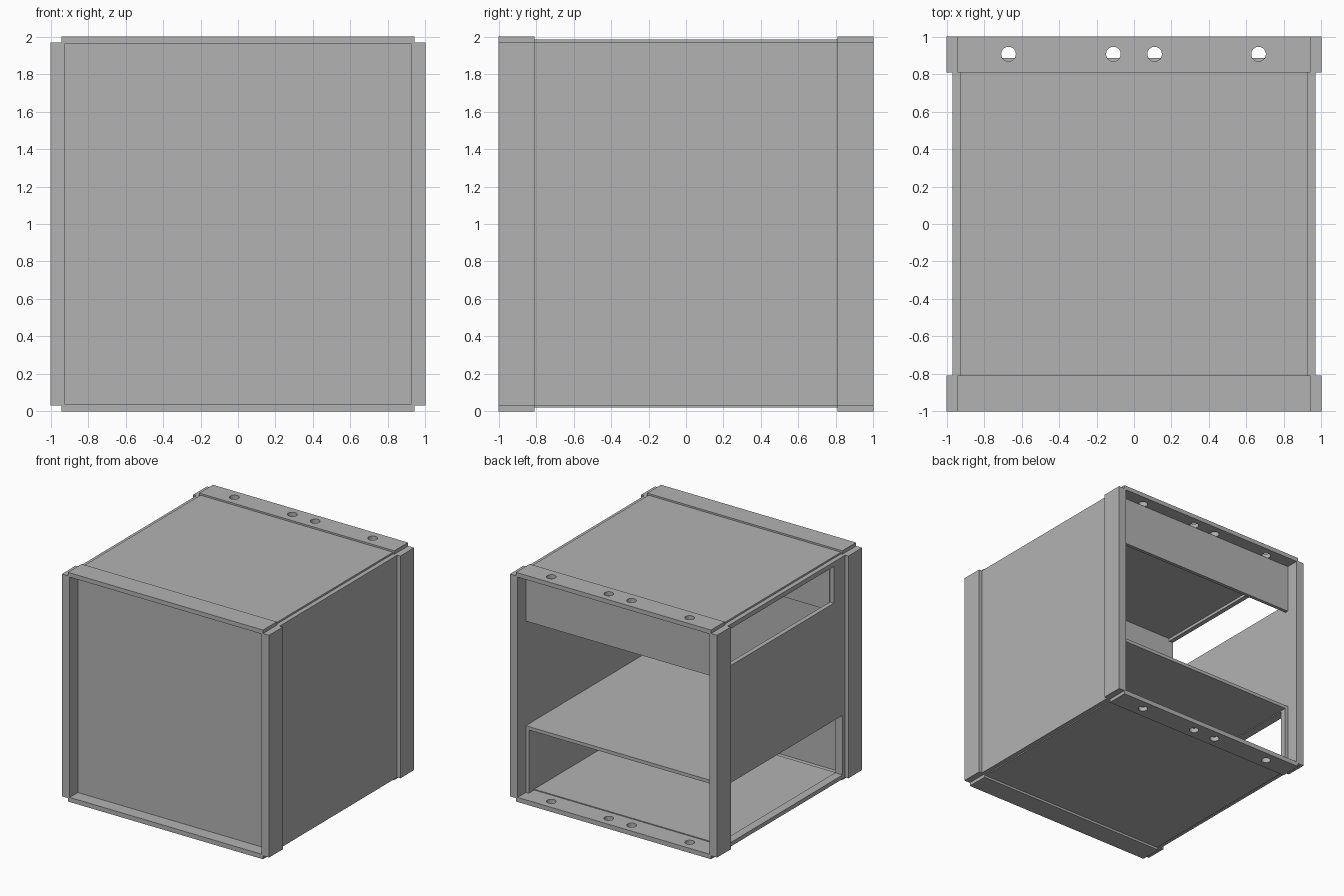
import bpy

cube = bpy.data.objects.get("Cube")
if cube:
    bpy.data.objects.remove(cube, do_unlink=True)

grey = bpy.data.materials.new("plain grey")
grey.use_nodes = True
grey.diffuse_color = (0.45, 0.45, 0.45, 1)
grey.node_tree.nodes["Principled BSDF"].inputs["Base Color"].default_value = grey.diffuse_color


def box(name, x, y, z):
    """Box between the given (min, max) ranges."""
    bpy.ops.mesh.primitive_cube_add(size=1, location=[sum(r) / 2 for r in (x, y, z)])
    ob = bpy.context.object
    ob.name = name
    ob.scale = [r[1] - r[0] for r in (x, y, z)]
    bpy.ops.object.transform_apply(location=False, rotation=False, scale=True)
    ob.data.materials.append(grey)
    return ob


def side(s, a, b):
    """Range a..b on the positive side, or its mirror image."""
    return (a, b) if s > 0 else (-b, -a)


def cut(ob, cutters):
    for c in cutters:
        c.hide_render = True
        c.hide_set(True)
        c.display_type = 'WIRE'
        mod = ob.modifiers.new("opening", 'BOOLEAN')
        mod.operation = 'DIFFERENCE'
        mod.solver = 'EXACT'
        mod.object = c


# Corner posts
for sx, xn in ((1, "left"), (-1, "right")):
    for sy, yn in ((-1, "front"), (1, "back")):
        box(f"{yn}_{xn}_post", side(sx, 0.925, 1), side(sy, 0.81, 1), (0.03, 1.97))

# Horizontal rails, the back pair drilled
drills = []
for x in (-0.67, -0.11, 0.11, 0.665):
    bpy.ops.mesh.primitive_cylinder_add(vertices=24, radius=0.039, depth=3, location=(x, 0.907, 1))
    bpy.context.object.name = "drill_cutter"
    drills.append(bpy.context.object)
for z, zn in (((0, 0.04), "bottom"), ((1.962, 2), "top")):
    box(f"front_{zn}_rail", (-0.942, 0.942), (-1, -0.81), z)
    cut(box(f"back_{zn}_rail", (-0.942, 0.942), (0.81, 1), z), drills)

# Outer panels
box("top_panel", (-0.93, 0.93), (-0.812, 0.812), (1.955, 1.985))
box("bottom_panel", (-0.93, 0.93), (-0.812, 0.812), (0.02, 0.048))
box("front_panel", (-0.926, 0.926), (-0.888, -0.858), (0.035, 1.965))
box("left_panel", (0.93, 0.97), (-0.88, 0.88), (0.03, 1.97))
right_panel = box("right_panel", (-0.97, -0.93), (-0.88, 0.88), (0.03, 1.97))

# Shelf with side liners under it
box("shelf", (-0.927, 0.927), (-0.86, 0.886), (0.592, 0.622))
box("left_liner", (0.897, 0.928), (-0.86, 0.886), (0.04, 0.594))
right_liner = box("right_liner", (-0.932, -0.897), (-0.86, 0.886), (0.04, 0.594))

# Hanging plates at the top of the inside
box("back_upper_plate", (-0.927, 0.927), (0.856, 0.886), (1.535, 1.965))
box("front_upper_plate", (-0.927, 0.927), (-0.685, -0.655), (1.535, 1.957))

# Openings on the right side
upper = box("upper_opening_cutter", (-1.1, -0.8), (-0.655, 0.83), (1.61, 1.93))
lower = box("lower_opening_cutter", (-1.1, -0.8), (-0.775, 0.83), (0.065, 0.585))
cut(right_panel, [upper, lower])
cut(right_liner, [lower])
